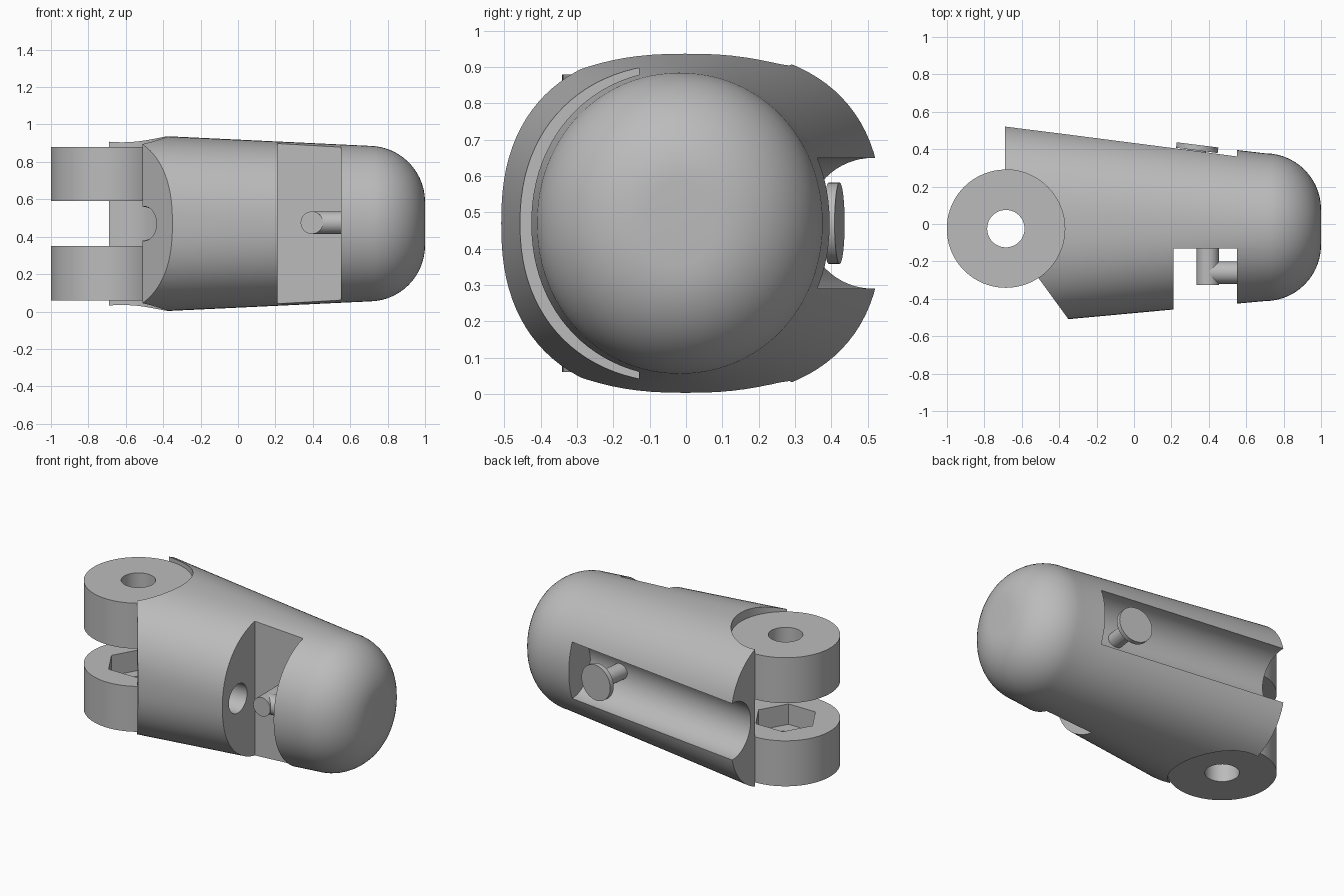
import bpy, bmesh, math
from mathutils import Vector

if "Cube" in bpy.data.objects:
    bpy.data.objects.remove(bpy.data.objects["Cube"], do_unlink=True)

grey = bpy.data.materials.new("plain grey")
grey.use_nodes = True
grey.diffuse_color = (0.5, 0.5, 0.5, 1)
grey.node_tree.nodes["Principled BSDF"].inputs["Base Color"].default_value = (0.5, 0.5, 0.5, 1)

MID = 0.47                       # height of the long axis
PIVOT = Vector((-0.685, -0.025, 0))
KNUCKLE_R = 0.315


def finish(name, bm):
    bmesh.ops.recalc_face_normals(bm, faces=bm.faces)
    mesh = bpy.data.meshes.new(name)
    bm.to_mesh(mesh)
    bm.free()
    mesh.materials.append(grey)
    obj = bpy.data.objects.new(name, mesh)
    bpy.context.collection.objects.link(obj)
    return obj


def loft(name, rings):
    bm = bmesh.new()
    loops = [[bm.verts.new(p) for p in ring] for ring in rings]
    n = len(loops[0])
    for a, b in zip(loops, loops[1:]):
        for i in range(n):
            j = (i + 1) % n
            bm.faces.new((a[i], a[j], b[j], b[i]))
    bm.faces.new(loops[0])
    bm.faces.new(loops[-1])
    return finish(name, bm)


def rod(name, start, end, radius, sides=48, turn=0.0):
    start, end = Vector(start), Vector(end)
    q = (end - start).to_track_quat('Z', 'Y')
    angles = [turn + math.tau * i / sides for i in range(sides)]
    return loft(name, [[c + q @ Vector((radius * math.cos(a), radius * math.sin(a), 0))
                        for a in angles] for c in (start, end)])


def prism(name, outline, low, high):
    return loft(name, [[(x, y, z) for x, y in outline] for z in (low, high)])


def carve(obj, cutter):
    mod = obj.modifiers.new("cut", 'BOOLEAN')
    mod.operation, mod.solver, mod.object = 'DIFFERENCE', 'EXACT', cutter
    bpy.context.view_layer.objects.active = obj
    bpy.ops.object.modifier_apply(modifier=mod.name)
    bpy.data.objects.remove(cutter, do_unlink=True)


# Tapered body with a rounded tip
def section(x, shrink=0.0):
    t = min(1, (x + 0.69) / 1.39)
    half_y = 0.54 - 0.145 * t - shrink
    half_z = 0.482 - 0.066 * t - shrink
    centre_y = -0.017 * t
    power = 2 / (2.5 - 0.45 * t)
    ring = []
    for i in range(96):
        a = math.tau * i / 96
        c, s = math.cos(a), math.sin(a)
        ring.append((x, centre_y + half_y * math.copysign(abs(c) ** power, c),
                     MID + half_z * math.copysign(abs(s) ** power, s)))
    return ring


rings = [section(-0.69 + 1.39 * i / 8) for i in range(9)]
for i in range(1, 15):
    a = math.pi / 2 * i / 14
    rings.append(section(0.7 + 0.3 * math.sin(a), 0.3 * (1 - math.cos(a))))
body = loft("finger_body", rings)

# Knuckle clearance, slanted underside, front notch, cord hole and back channel
carve(body, rod("knuckle_cutter", PIVOT - Vector((0, 0, 0.2)),
                PIVOT + Vector((0, 0, 1.2)), KNUCKLE_R, 96))
carve(body, prism("slant_cutter", [(-0.56, -0.22), (-0.51, -0.29), (-0.277, -0.61),
                                   (-0.9, -0.7), (-0.9, -0.2)], -0.2, 1.2))
carve(body, prism("notch_cutter", [(0.21, -0.13), (0.55, -0.13),
                                   (0.55, -0.7), (0.21, -0.7)], -0.2, 1.2))
carve(body, rod("cord_hole_cutter", (-0.62, -0.3, MID), (0.3, -0.3, MID), 0.092))

channel = rod("channel_cutter", (-0.94, 0.546, MID), (0.8, 0.329, MID), 0.18, 64)
trim = prism("channel_trim", [(0.55, -0.5), (1.2, -0.5), (1.2, 1), (0.55, 1)], -0.2, 1.2)
carve(channel, trim)
carve(body, channel)

# Two hinge knuckles with a pin hole, and a nut recess in the lower one
knuckles = []
for name, low, high in (("lower_knuckle", 0.06, 0.35), ("upper_knuckle", 0.59, 0.88)):
    ring = rod(name, PIVOT + Vector((0, 0, low)), PIVOT + Vector((0, 0, high)),
               KNUCKLE_R + 0.001, 96)
    carve(ring, rod("pin_cutter", PIVOT - Vector((0, 0, 0.2)),
                    PIVOT + Vector((0, 0, 1.2)), 0.1))
    knuckles.append(ring)
carve(knuckles[0], rod("nut_cutter", PIVOT + Vector((0, 0, 0.22)),
                       PIVOT + Vector((0, 0, 0.5)), 0.19, 6))

# Cord post and its side bar in the front notch
post = rod("cord_post", (0.395, -0.1, 0.475), (0.395, -0.325, 0.475), 0.06)
bar = rod("cord_bar", (0.4, -0.26, 0.475), (0.58, -0.26, 0.475), 0.06)

# Button peg standing in the back channel
up = Vector((0.124, 0.992, 0))
top = Vector((0.34, 0.423, MID))
head = rod("button_head", top - up * 0.03, top, 0.112)
stem = rod("button_stem", top - up * 0.28, top - up * 0.02, 0.05)

bpy.ops.object.select_all(action='DESELECT')
for obj in [body, post, bar, head, stem] + knuckles:
    obj.select_set(True)
bpy.context.view_layer.objects.active = body
bpy.ops.object.shade_smooth_by_angle(angle=math.radians(30))
